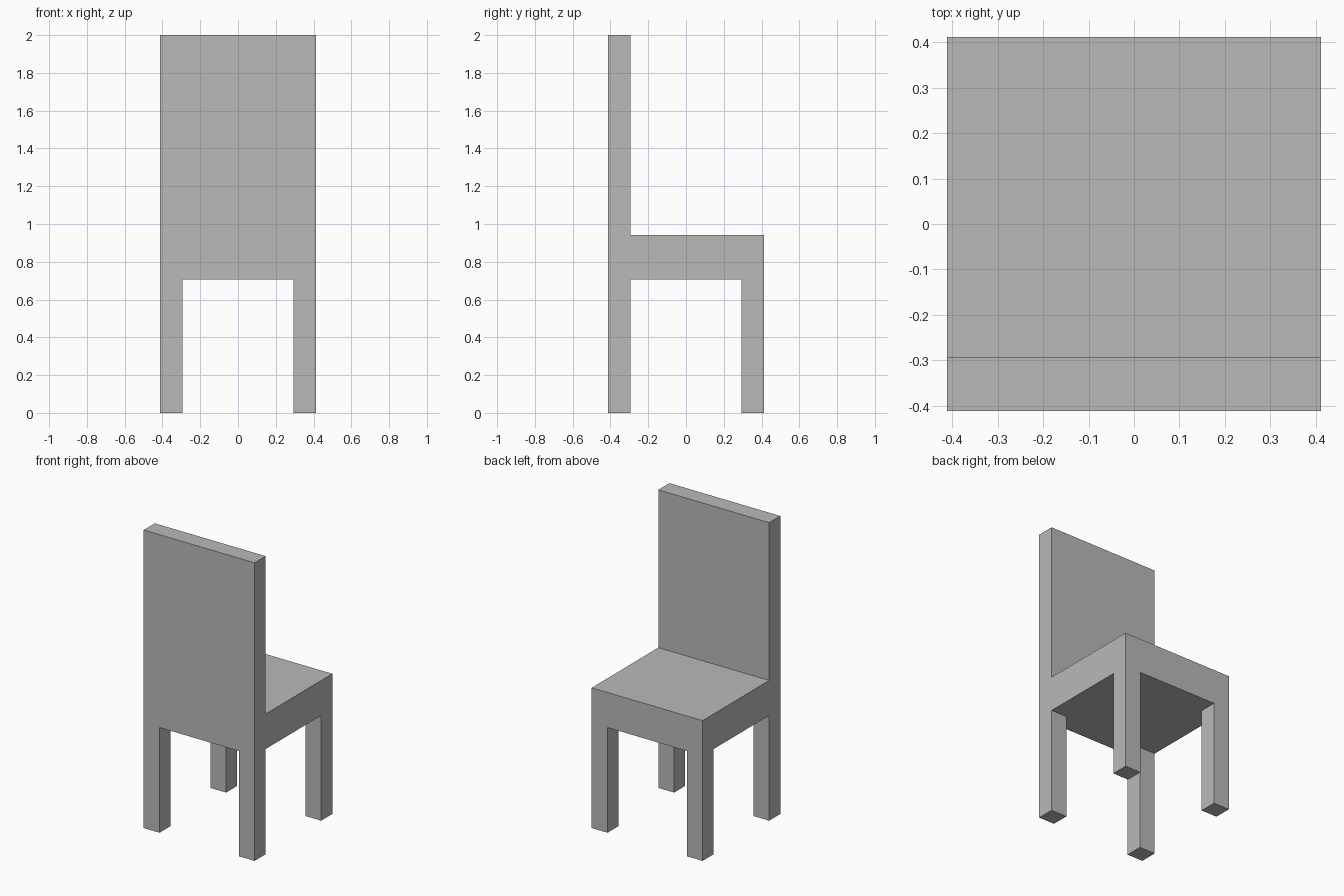
import bpy
import bmesh
from mathutils import Vector

if "Cube" in bpy.data.objects:
    bpy.data.objects.remove(bpy.data.objects["Cube"])

U = 2 / 17            # module: leg thickness
HALF = 3.5 * U        # half width of the chair
LEG_TOP = 6 * U
SEAT_TOP = 8 * U

grey = bpy.data.materials.new("light grey")
grey.diffuse_color = (0.48, 0.49, 0.48, 1)
grey.use_nodes = True
grey.node_tree.nodes["Principled BSDF"].inputs["Base Color"].default_value = grey.diffuse_color


def box(name, lo, hi):
    """Axis-aligned box between two corners."""
    lo, hi = Vector(lo), Vector(hi)
    size, mid = hi - lo, (lo + hi) / 2
    bm = bmesh.new()
    bmesh.ops.create_cube(bm, size=1)
    bmesh.ops.scale(bm, vec=size, verts=bm.verts)
    mesh = bpy.data.meshes.new(name)
    bm.to_mesh(mesh)
    bm.free()
    mesh.materials.append(grey)
    obj = bpy.data.objects.new(name, mesh)
    obj.location = mid
    bpy.context.collection.objects.link(obj)
    return obj


# Thick seat block
box("seat", (-HALF, -HALF, LEG_TOP), (HALF, HALF, SEAT_TOP))

# Tall backrest along the -y edge
box("backrest", (-HALF, -HALF, SEAT_TOP), (HALF, -HALF + U, 2))

# Four square legs flush with the seat corners
for side, x in (("left", -HALF), ("right", HALF - U)):
    for end, y in (("backrest_side", -HALF), ("seat_side", HALF - U)):
        box(f"{end}_{side}_leg", (x, y, 0), (x + U, y + U, LEG_TOP))
